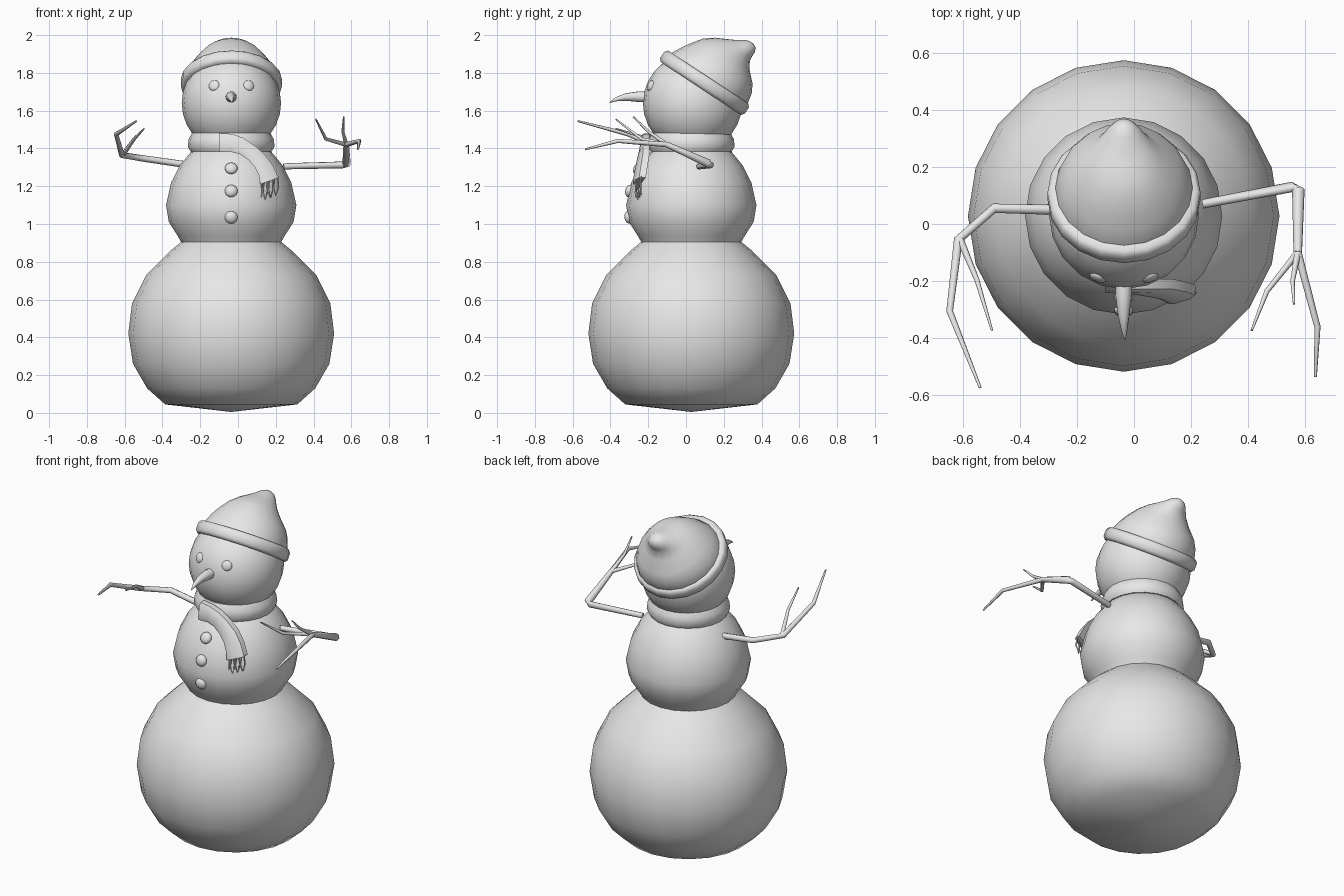
import bpy, bmesh
from math import cos, sin, pi, atan2
from mathutils import Vector, Matrix

cube = bpy.data.objects.get("Cube")
if cube:
    bpy.data.objects.remove(cube, do_unlink=True)

grey = bpy.data.materials.new("plain_grey")
grey.use_nodes = True
grey.diffuse_color = (0.8, 0.8, 0.8, 1)
grey.node_tree.nodes["Principled BSDF"].inputs["Base Color"].default_value = grey.diffuse_color

SIDES = 20
CX, CY = -0.036, 0.028          # body axis
HEAD = Vector((-0.035, 0.035, 1.64))
HEAD_R = 0.263


def finish(name, bm, angle=60):
    """Turn a bmesh into a smooth shaded object."""
    bmesh.ops.remove_doubles(bm, verts=bm.verts, dist=0.0001)
    bmesh.ops.recalc_face_normals(bm, faces=bm.faces)
    mesh = bpy.data.meshes.new(name)
    bm.to_mesh(mesh)
    bm.free()
    mesh.materials.append(grey)
    obj = bpy.data.objects.new(name, mesh)
    bpy.context.collection.objects.link(obj)
    bpy.ops.object.select_all(action='DESELECT')
    obj.select_set(True)
    bpy.context.view_layer.objects.active = obj
    bpy.ops.object.shade_smooth_by_angle(angle=angle * pi / 180)
    return obj


def add_loft(bm, rings, closed=False):
    """Bridge rings of equal length; cap the ends unless closed."""
    loops = [[bm.verts.new(p) for p in ring] for ring in rings]
    n = len(loops[0])
    pairs = list(zip(loops, loops[1:]))
    if closed:
        pairs.append((loops[-1], loops[0]))
    else:
        bm.faces.new(loops[0])
        bm.faces.new(loops[-1])
    for a, b in pairs:
        for i in range(n):
            j = (i + 1) % n
            bm.faces.new((a[i], a[j], b[j], b[i]))


def circle(centre, r, u, v, n=SIDES):
    return [centre + u * (r * cos(2 * pi * i / n)) + v * (r * sin(2 * pi * i / n))
            for i in range(n)]


def lathe(name, profile, closed=False, angle=60):
    """Revolve (radius, height) points around the body axis."""
    bm = bmesh.new()
    x, y = Vector((1, 0, 0)), Vector((0, 1, 0))
    add_loft(bm, [circle(Vector((CX, CY, z)), max(r, 0.0005), x, y) for r, z in profile], closed)
    return finish(name, bm, angle)


def add_tube(bm, points, radii, n=8):
    """Tapered round tube along a path."""
    pts = [Vector(p) for p in points]
    rings = []
    for i, p in enumerate(pts):
        t = (pts[min(i + 1, len(pts) - 1)] - pts[max(i - 1, 0)]).normalized()
        side = t.cross(Vector((0.1, 0.05, 1))).normalized()
        rings.append(circle(p, radii[i], side, side.cross(t), n))
    add_loft(bm, rings)


def disc(name, centre, normal, radius, depth):
    """Flattened ball lying against a surface."""
    bm = bmesh.new()
    place = (Matrix.Translation(centre) @ normal.to_track_quat('Z', 'Y').to_matrix().to_4x4()
             @ Matrix.Diagonal((radius, radius, depth, 1)))
    bmesh.ops.create_uvsphere(bm, u_segments=14, v_segments=8, radius=1, matrix=place)
    return finish(name, bm)


# Lower and middle snowballs, blended at the waist
lathe("body", [(0, 0.005), (0.35, 0.045), (0.445, 0.13), (0.52, 0.26), (0.545, 0.42),
               (0.525, 0.58), (0.45, 0.73), (0.32, 0.86), (0.265, 0.905), (0.285, 0.94),
               (0.33, 1.01), (0.345, 1.10), (0.318, 1.22), (0.272, 1.31), (0.215, 1.38),
               (0.16, 1.42), (0, 1.44)])

# Head
bm = bmesh.new()
bmesh.ops.create_uvsphere(bm, u_segments=SIDES, v_segments=14, radius=HEAD_R,
                          matrix=Matrix.Translation(HEAD))
finish("head", bm)

# Eyes on the head, buttons down the chest
for label, dx in (("right_eye", -0.093), ("left_eye", 0.093)):
    d = Vector((dx, -0.226, 0.095)).normalized()
    disc(label, HEAD + d * (HEAD_R - 0.006), d, 0.03, 0.014)
for i, (y, z) in enumerate(((-0.255, 1.295), (-0.3, 1.175), (-0.304, 1.035))):
    disc("button_%d" % (i + 1), Vector((CX, y, z)), Vector((0, y - CY, z - 1.1)), 0.034, 0.022)

# Curved carrot nose
bm = bmesh.new()
add_tube(bm, [(-0.036, -0.19, 1.672), (-0.036, -0.25, 1.674), (-0.036, -0.32, 1.672),
              (-0.034, -0.37, 1.66), (-0.032, -0.405, 1.643)],
         [0.03, 0.029, 0.02, 0.011, 0.002], 10)
finish("nose", bm)

# Hat: lofted along a tilted axis, with the tip drooping backward
axis = Vector((0, 0.55, 0.835)).normalized()
back = Vector((0, axis.z, -axis.y))
side = Vector((1, 0, 0))
hat_base = Vector((-0.035, 0.098, 1.748))
bm = bmesh.new()
add_loft(bm, [circle(hat_base + axis * u + back * v, r, side, back)
              for u, v, r in ((-0.02, 0, 0.24), (0.04, 0.01, 0.24), (0.09, 0.018, 0.222),
                              (0.135, 0.02, 0.196), (0.19, 0.012, 0.148), (0.23, 0.026, 0.11),
                              (0.255, 0.05, 0.084), (0.28, 0.074, 0.06), (0.302, 0.085, 0.04),
                              (0.315, 0.09, 0.015))])
finish("hat", bm, 80)
bm = bmesh.new()
add_loft(bm, [circle(hat_base + axis * u, r, side, back)
              for u, r in ((-0.036, 0.23), (-0.036, 0.255), (-0.02, 0.268), (0.02, 0.268),
                           (0.036, 0.255), (0.036, 0.22))], closed=True)
finish("hat_brim", bm)

# Scarf wrapped around the neck
lathe("scarf", [(0.15, 1.39), (0.215, 1.385), (0.23, 1.41), (0.225, 1.45), (0.207, 1.482),
                (0.15, 1.48)], closed=True)

# Hanging scarf end: a flat band given by its upper and lower edges
upper = [(-0.10, -0.205, 1.48), (-0.03, -0.215, 1.477), (0.03, -0.215, 1.455),
         (0.09, -0.215, 1.415), (0.14, -0.215, 1.37), (0.185, -0.225, 1.31),
         (0.215, -0.235, 1.245)]
lower = [(-0.10, -0.222, 1.38), (-0.04, -0.225, 1.383), (0.01, -0.23, 1.37),
         (0.055, -0.24, 1.34), (0.09, -0.25, 1.30), (0.11, -0.26, 1.26),
         (0.118, -0.265, 1.21)]
bm = bmesh.new()
rings = []
for a, b in zip(upper, lower):
    a, b = Vector(a), Vector(b)
    n = Vector((0, 0.022, 0))
    rings.append([a - n * 0.6, a + n, b + n, b - n * 0.6, b.lerp(a, 0.2) - n, a.lerp(b, 0.2) - n])
add_loft(bm, rings)
finish("scarf_end", bm, 45)

# Fringe strands
bm = bmesh.new()
for i in range(7):
    top = Vector(lower[-1]).lerp(Vector(upper[-1]), 0.06 + i * 0.145)
    drift = 0.006 * (-1) ** i
    add_tube(bm, [top + Vector((0, 0, 0.01)), top + Vector((drift, -0.004, -0.045)),
                  top + Vector((-drift, 0.002, -0.09))], [0.006, 0.005, 0.002], 5)
finish("scarf_fringe", bm)

# Twig arms: each a forearm with thinner fingers
bm = bmesh.new()
add_tube(bm, [(-0.28, 0.05, 1.315), (-0.49, 0.055, 1.345), (-0.615, -0.055, 1.365),
              (-0.645, -0.305, 1.475), (-0.538, -0.573, 1.545)],
         [0.018, 0.017, 0.016, 0.012, 0.005])
add_tube(bm, [(-0.61, -0.05, 1.365), (-0.55, -0.195, 1.45), (-0.497, -0.372, 1.505)],
         [0.013, 0.009, 0.004])
finish("right_arm", bm)

bm = bmesh.new()
wrist = (0.573, -0.1, 1.42)
add_tube(bm, [(0.24, 0.07, 1.305), (0.555, 0.13, 1.313), (0.575, 0.12, 1.32), wrist],
         [0.016, 0.018, 0.022, 0.015])
add_tube(bm, [wrist, (0.465, -0.235, 1.45), (0.412, -0.372, 1.555)], [0.012, 0.009, 0.004])
add_tube(bm, [wrist, (0.555, -0.2, 1.49), (0.56, -0.28, 1.568)], [0.012, 0.008, 0.004])
add_tube(bm, [wrist, (0.642, -0.36, 1.44), (0.635, -0.535, 1.395)], [0.014, 0.011, 0.005])
finish("left_arm", bm)
